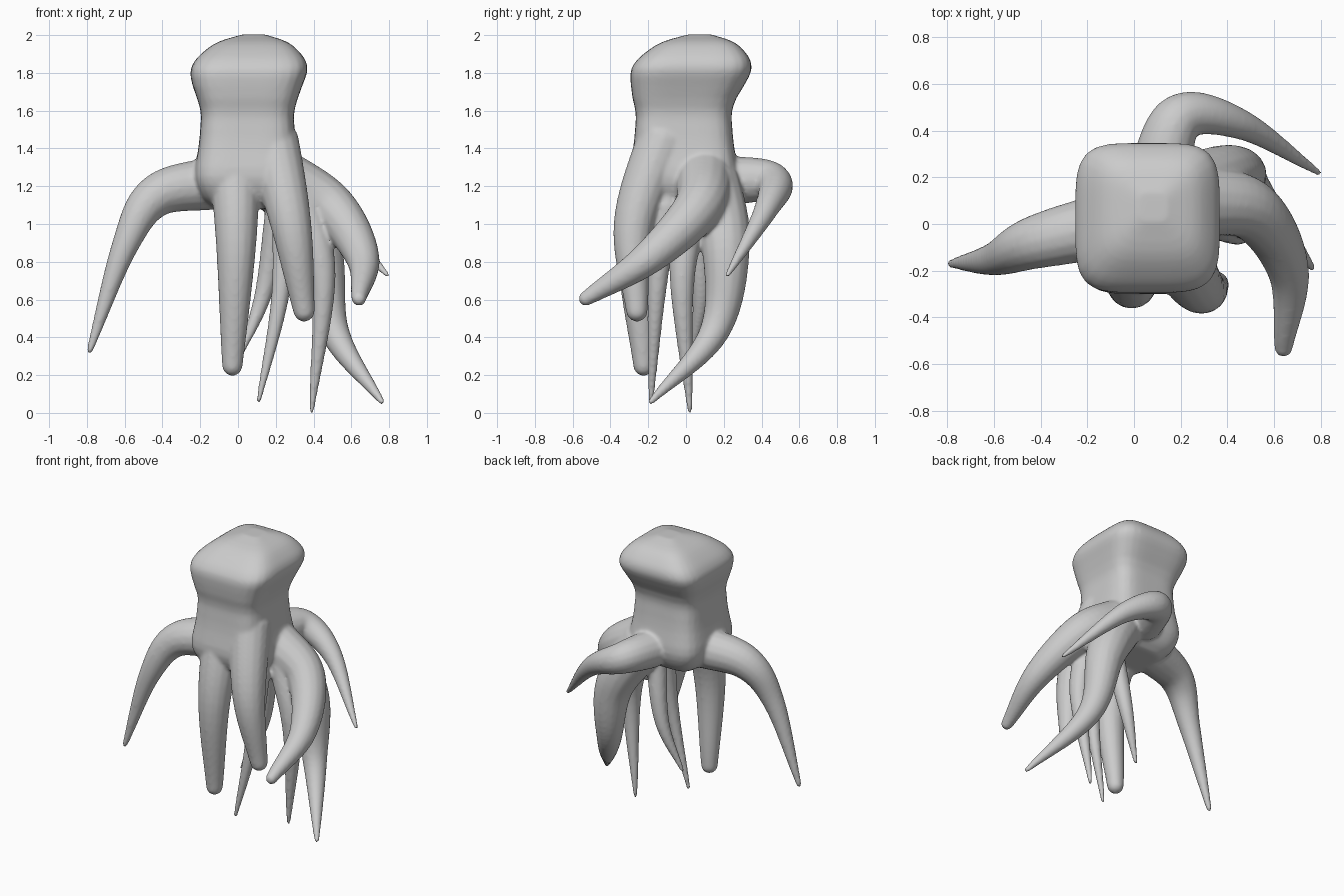
import bpy, bmesh, math
from mathutils import Vector

if "Cube" in bpy.data.objects:
    bpy.data.objects.remove(bpy.data.objects["Cube"])


def loft(name, rings):
    """Skin a list of closed rings and cap both ends."""
    bm = bmesh.new()
    loops = [[bm.verts.new(p) for p in ring] for ring in rings]
    n = len(loops[0])
    for a, b in zip(loops, loops[1:]):
        for i in range(n):
            j = (i + 1) % n
            bm.faces.new((a[i], a[j], b[j], b[i]))
    bm.faces.new(loops[0][::-1])
    bm.faces.new(loops[-1])
    bmesh.ops.recalc_face_normals(bm, faces=bm.faces)
    mesh = bpy.data.meshes.new(name)
    bm.to_mesh(mesh)
    bm.free()
    ob = bpy.data.objects.new(name, mesh)
    bpy.context.collection.objects.link(ob)
    return ob


def spline(pts, steps):
    """Smooth curve through points of any dimension."""
    pts = [Vector(p) for p in pts]
    pts = [2 * pts[0] - pts[1]] + pts + [2 * pts[-1] - pts[-2]]
    out = []
    for a, b, c, d in zip(pts, pts[1:], pts[2:], pts[3:]):
        for k in range(steps):
            t = k / steps
            out.append(0.5 * (2 * b + (c - a) * t + (2 * a - 5 * b + 4 * c - d) * t * t
                              + (3 * b - a - 3 * c + d) * t ** 3))
    return out + [pts[-2]]


def tentacle(name, r0, r1, *pts):
    """Tube tapering from r0 to r1 along the points, with a rounded tip."""
    cen = spline(pts, 10)
    last = len(cen) - 1
    rad = [r0 + (r1 - r0) * (i / last) ** 1.4 for i in range(last + 1)]
    rad[0] *= 0.7
    end, d = cen[-1], (cen[-1] - cen[-2]).normalized()
    for k in range(1, 5):
        a = k * math.pi / 2 / 4.2
        cen.append(end + d * r1 * math.sin(a))
        rad.append(r1 * math.cos(a))
    tang = (cen[1] - cen[0]).normalized()
    u = tang.orthogonal().normalized()
    rings = []
    for i, c in enumerate(cen):
        t = (cen[min(i + 1, len(cen) - 1)] - cen[max(i - 1, 0)]).normalized()
        u = tang.rotation_difference(t) @ u
        tang, v = t, t.cross(u)
        rings.append([c + rad[i] * (math.cos(a) * u + math.sin(a) * v)
                      for a in (k * math.tau / 16 for k in range(16))])
    return loft(name, rings)


def body_ring(z, h, power=4.5, n=48):
    """Rounded square of half width h; the crown drifts right and back."""
    cx = 0.05 + 0.13 * max(0, z - 1.75)
    cy = -0.012 + 0.24 * max(0, z - 1.65)
    ring = []
    for k in range(n):
        c, s = math.cos(k * math.tau / n), math.sin(k * math.tau / n)
        m = h * (abs(c) ** power + abs(s) ** power) ** (-1 / power)
        ring.append(Vector((cx + c * m, cy + s * m * 1.03, z)))
    return ring


# Boxy head, pinched neck and body: height, half width
profile = [(1.08, .17), (1.14, .24), (1.25, .28), (1.4, .26), (1.5, .25), (1.61, .25),
           (1.78, .305), (1.85, .3), (1.91, .255), (1.965, .18), (2.003, .06)]
parts = [loft("octopus", [body_ring(*p) for p in spline(profile, 3)])]

# Tentacles: root radius, tip radius, then the path from root to tip
parts += [
    tentacle("left_tentacle", .14, .018, (-.1, 0, 1.22), (-.43, -.08, 1.15),
             (-.6, -.15, .88), (-.785, -.17, .33)),
    tentacle("front_left_tentacle", .14, .055, (-.02, -.1, 1.46), (-.01, -.255, .9),
             (-.03, -.225, .25)),
    tentacle("front_right_tentacle", .14, .058, (.17, -.1, 1.5), (.28, -.275, 1.0),
             (.35, -.26, .54)),
    tentacle("right_forward_tentacle", .155, .04, (.22, .1, 1.25), (.5, .06, 1.08),
             (.66, -.2, .82), (.64, -.53, .605)),
    tentacle("back_tentacle", .13, .015, (.1, .2, 1.23), (.2, .455, 1.22),
             (.46, .425, 1.08), (.79, .22, .73)),
    tentacle("right_back_tentacle", .16, .018, (.2, .12, 1.25), (.42, .21, .88),
             (.51, .15, .43), (.76, -.185, .06)),
    tentacle("right_middle_tentacle", .1, .014, (.32, .05, 1.18), (.45, -.02, .72),
             (.39, .02, .01)),
    tentacle("inner_front_tentacle", .07, .014, (.25, -.1, 1.15), (.225, -.155, .63),
             (.11, -.185, .065)),
    tentacle("inner_back_tentacle", .07, .014, (.22, .03, 1.12), (.14, .08, .65),
             (.01, .03, .3)),
]

# Fuse everything into one soft skin
bpy.ops.object.select_all(action='DESELECT')
for p in parts:
    p.select_set(True)
body = parts[0]
bpy.context.view_layer.objects.active = body
bpy.ops.object.join()
fuse = body.modifiers.new("fuse", 'REMESH')
fuse.mode = 'VOXEL'
fuse.voxel_size = 0.011
fuse.use_smooth_shade = True
soften = body.modifiers.new("soften", 'SMOOTH')
soften.factor = 0.5
soften.iterations = 10
